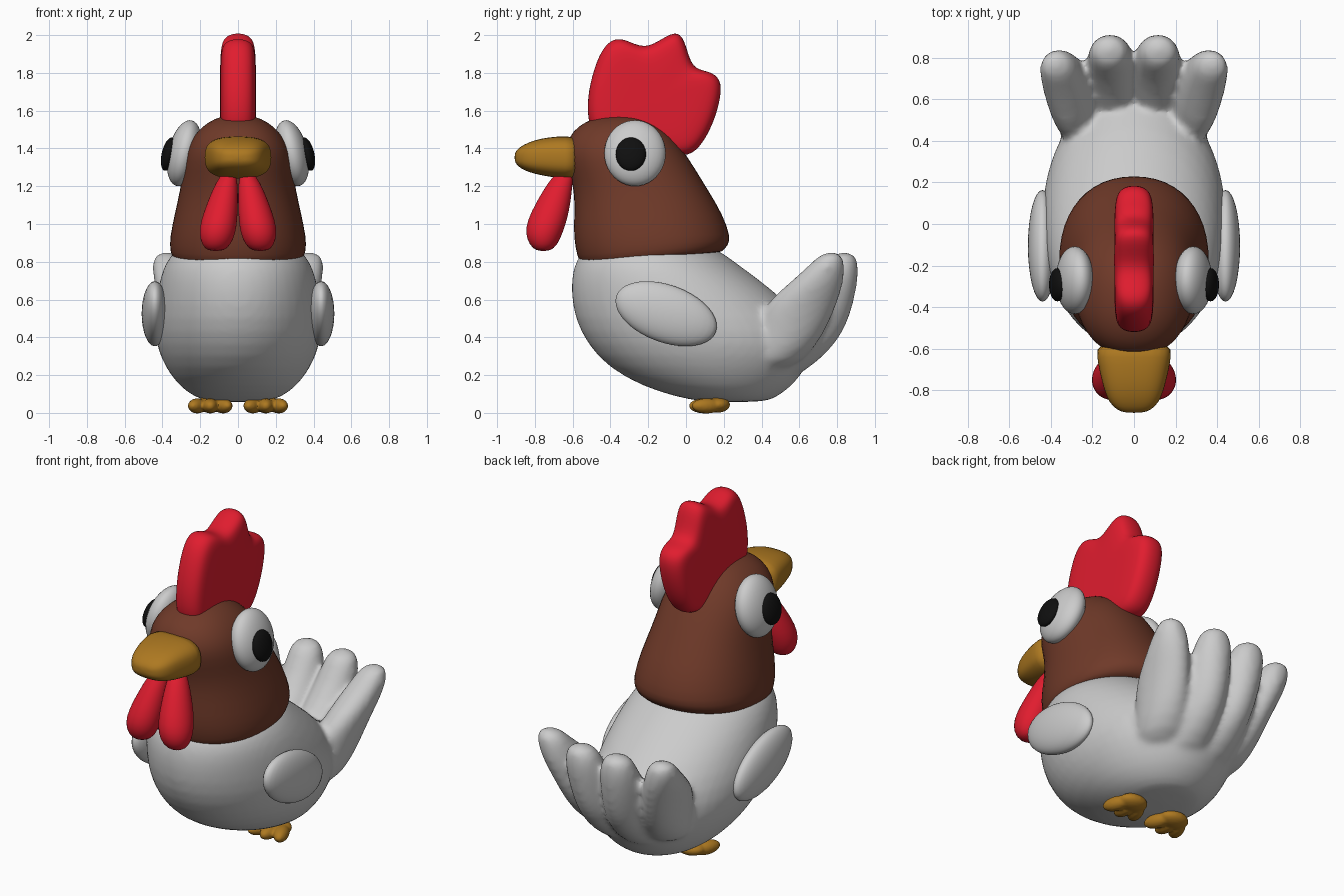
import bpy, bmesh, math
from mathutils import Matrix, Vector

SEG = 24


def material(name, color):
    m = bpy.data.materials.new(name)
    m.diffuse_color = (*color, 1)
    return m


RED = material("red", (0.75, 0.012, 0.028))
BROWN = material("brown", (0.16, 0.042, 0.022))
GOLD = material("gold", (0.42, 0.19, 0.015))
BLACK = material("black", (0.005, 0.005, 0.005))


def loft(bm, rings):
    """Skin a list of equal-length rings and close both ends."""
    vs = [[bm.verts.new(p) for p in r] for r in rings]
    n = len(vs[0])
    for a, b in zip(vs, vs[1:]):
        for i in range(n):
            j = (i + 1) % n
            bm.faces.new((a[i], a[j], b[j], b[i]))
    bm.faces.new(vs[0][::-1])
    bm.faces.new(vs[-1])


def oval(rx, ry, power=2.0):
    """Points of a superellipse, slightly enlarged to offset subdivision."""
    pts = []
    for i in range(SEG):
        a = 2 * math.pi * i / SEG
        c, s = math.cos(a), math.sin(a)
        e = 2 / power
        pts.append((1.011 * rx * math.copysign(abs(c) ** e, c),
                    1.011 * ry * math.copysign(abs(s) ** e, s)))
    return pts


def stack(bm, rows, power=2.0):
    """Horizontal ovals; each row is (z, y_front, y_back, x_centre, x_radius)."""
    loft(bm, [[Vector((xc + u, (y0 + y1) / 2 + v, z))
               for u, v in oval(rx, (y1 - y0) / 2, power)]
              for z, y0, y1, xc, rx in rows])


def ellipsoid(bm, loc, radii, rot=(0, 0, 0)):
    m = Matrix.Translation(loc)
    for ang, axis in zip(rot, "XYZ"):
        m = m @ Matrix.Rotation(math.radians(ang), 4, axis)
    bmesh.ops.create_uvsphere(bm, u_segments=32, v_segments=20, radius=1,
                              matrix=m @ Matrix.Diagonal((*radii, 1)))


def finish(name, bm, mat=None, subdiv=0, voxel=0, smooth=0):
    bmesh.ops.recalc_face_normals(bm, faces=bm.faces[:])
    for f in bm.faces:
        f.smooth = True
    me = bpy.data.meshes.new(name)
    bm.to_mesh(me)
    bm.free()
    ob = bpy.data.objects.new(name, me)
    bpy.context.collection.objects.link(ob)
    if mat:
        me.materials.append(mat)
    if subdiv:
        s = ob.modifiers.new("subdiv", 'SUBSURF')
        s.levels = s.render_levels = subdiv
    if voxel:
        r = ob.modifiers.new("merge", 'REMESH')
        r.mode, r.voxel_size, r.use_smooth_shade = 'VOXEL', voxel, True
        s = ob.modifiers.new("soften", 'SMOOTH')
        s.factor, s.iterations = 0.5, smooth
    return ob


# Body with four fused tail feathers
bm = bmesh.new()
stack(bm, [(0.055, 0.10, 0.42, 0, 0.15), (0.085, -0.05, 0.48, 0, 0.23),
           (0.14, -0.23, 0.56, 0, 0.31), (0.24, -0.41, 0.64, 0, 0.385),
           (0.36, -0.52, 0.68, 0, 0.435), (0.50, -0.59, 0.62, 0, 0.445),
           (0.65, -0.61, 0.46, 0, 0.425), (0.76, -0.60, 0.31, 0, 0.40),
           (0.85, -0.56, 0.19, 0, 0.35), (0.90, -0.48, 0.10, 0, 0.27)])
for s in (1, -1):
    stack(bm, [(0.17, 0.30, 0.56, s * 0.07, 0.12), (0.28, 0.35, 0.71, s * 0.08, 0.13),
               (0.40, 0.40, 0.82, s * 0.09, 0.13), (0.52, 0.50, 0.87, s * 0.10, 0.125),
               (0.64, 0.63, 0.90, s * 0.11, 0.115), (0.75, 0.71, 0.915, s * 0.115, 0.105),
               (0.82, 0.75, 0.905, s * 0.12, 0.085), (0.85, 0.80, 0.88, s * 0.12, 0.04)])
    stack(bm, [(0.22, 0.30, 0.56, s * 0.19, 0.12), (0.34, 0.35, 0.68, s * 0.24, 0.12),
               (0.46, 0.38, 0.75, s * 0.27, 0.115), (0.58, 0.42, 0.80, s * 0.305, 0.11),
               (0.69, 0.55, 0.835, s * 0.34, 0.105), (0.78, 0.65, 0.84, s * 0.365, 0.09),
               (0.83, 0.70, 0.83, s * 0.375, 0.07), (0.85, 0.74, 0.80, s * 0.38, 0.03)])
finish("body_and_tail", bm, subdiv=1, voxel=0.018, smooth=8)

# Head and neck hood
bm = bmesh.new()
stack(bm, [(0.81, -0.52, 0.15, 0, 0.31), (0.81, -0.555, 0.19, 0, 0.345),
           (0.85, -0.575, 0.225, 0, 0.36), (0.93, -0.595, 0.235, 0, 0.36),
           (1.05, -0.59, 0.195, 0, 0.335), (1.18, -0.59, 0.115, 0, 0.305),
           (1.28, -0.62, 0.055, 0, 0.292), (1.38, -0.645, -0.01, 0, 0.28),
           (1.46, -0.62, -0.07, 0, 0.24), (1.52, -0.57, -0.14, 0, 0.185),
           (1.56, -0.49, -0.22, 0, 0.12), (1.575, -0.41, -0.29, 0, 0.06)], 2.2)
hood = finish("head", bm, BROWN, subdiv=1)
# Lower rim rises slightly towards the back
for v in hood.data.vertices:
    if v.co.z < 0.86:
        v.co.z += 0.05 * (v.co.y + 0.4) / 0.6 - 0.01

# Comb: lobed outline inflated to a rounded slab
outline = [(-0.50, 1.46), (-0.525, 1.60), (-0.51, 1.74), (-0.46, 1.90), (-0.40, 1.975),
           (-0.33, 1.985), (-0.22, 1.92), (-0.12, 1.985), (-0.04, 2.025), (0.0, 1.95),
           (0.03, 1.82), (0.12, 1.81), (0.185, 1.77), (0.185, 1.67), (0.14, 1.52),
           (0.07, 1.40), (0.0, 1.355), (-0.15, 1.37), (-0.35, 1.40)]
cy, cz = -0.18, 1.66
half = [(0.3, 0.095), (0.65, 0.094), (0.85, 0.086), (0.95, 0.067), (1.005, 0.028)]
steps = half + [(k, -x) for k, x in reversed(half)]
bm = bmesh.new()
loft(bm, [[Vector((x, cy + k * (y - cy), cz + k * (z - cz))) for y, z in outline]
          for k, x in steps])
finish("comb", bm, RED, subdiv=2)

# Beak: rows of (y, z_low, z_high, half width)
bm = bmesh.new()
beak = [(-0.56, 1.24, 1.46, 0.18), (-0.64, 1.24, 1.465, 0.178), (-0.72, 1.25, 1.46, 0.162),
        (-0.80, 1.265, 1.445, 0.142), (-0.86, 1.285, 1.42, 0.118),
        (-0.895, 1.31, 1.395, 0.08), (-0.908, 1.335, 1.37, 0.04)]
loft(bm, [[Vector((u, y, (z0 + z1) / 2 + v)) for u, v in oval(w, (z1 - z0) / 2, 2.8)]
          for y, z0, z1, w in beak])
finish("beak", bm, GOLD, subdiv=1)

for s, side in ((1, "left"), (-1, "right")):
    # Wattle
    bm = bmesh.new()
    stack(bm, [(1.28, -0.68, -0.60, s * 0.045, 0.03), (1.22, -0.73, -0.60, s * 0.06, 0.058),
               (1.12, -0.79, -0.61, s * 0.08, 0.08), (1.02, -0.84, -0.63, s * 0.10, 0.096),
               (0.95, -0.85, -0.655, s * 0.11, 0.096), (0.89, -0.83, -0.68, s * 0.115, 0.077),
               (0.855, -0.79, -0.72, s * 0.118, 0.04)])
    finish(side + "_wattle", bm, RED, subdiv=1)

    # Eyeball and pupil
    bm = bmesh.new()
    ellipsoid(bm, (s * 0.285, -0.27, 1.375), (0.085, 0.163, 0.178), (0, -s * 13, 0))
    finish(side + "_eye", bm)
    bm = bmesh.new()
    ellipsoid(bm, (s * 0.368, -0.292, 1.37), (0.036, 0.08, 0.09), (0, -s * 13, 0))
    finish(side + "_pupil", bm, BLACK)

    # Wing
    bm = bmesh.new()
    ellipsoid(bm, (s * 0.44, -0.105, 0.525), (0.07, 0.28, 0.152), (-20, 0, 0))
    finish(side + "_wing", bm)

    # Foot: three toes fused with a pad
    bm = bmesh.new()
    ellipsoid(bm, (s * 0.147, 0.165, 0.043), (0.088, 0.068, 0.042))
    for k in (-1, 0, 1):
        ellipsoid(bm, (s * 0.147 + k * 0.068, 0.11 - 0.01 * (k == 0), 0.037),
                  (0.042, 0.085, 0.04), (0, 0, k * 22))
    finish(side + "_foot", bm, GOLD, voxel=0.008, smooth=3)
